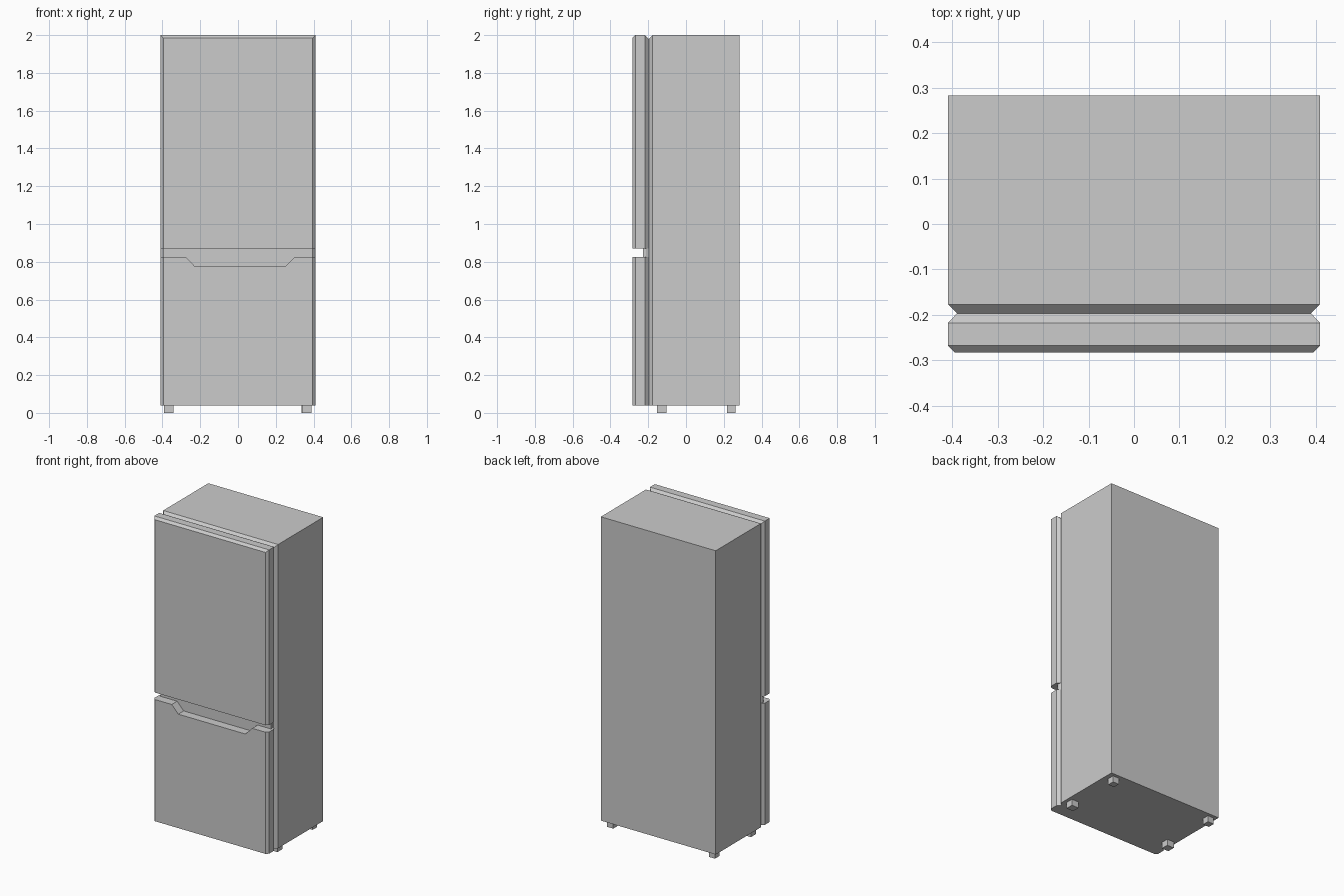
import bpy, bmesh

if "Cube" in bpy.data.objects:
    bpy.data.objects.remove(bpy.data.objects["Cube"])


def loft(name, rings):
    """Join matching closed outlines (front to back) and cap both ends."""
    bm = bmesh.new()
    loops = [[bm.verts.new(p) for p in ring] for ring in rings]
    n = len(loops[0])
    bm.faces.new(loops[0])
    bm.faces.new(loops[-1][::-1])
    for a, b in zip(loops, loops[1:]):
        for i in range(n):
            j = (i + 1) % n
            bm.faces.new((a[j], a[i], b[i], b[j]))
    bmesh.ops.recalc_face_normals(bm, faces=bm.faces[:])
    mesh = bpy.data.meshes.new(name)
    bm.to_mesh(mesh)
    bm.free()
    obj = bpy.data.objects.new(name, mesh)
    bpy.context.collection.objects.link(obj)
    return obj


def panel(y, half, bottom, top, notch=()):
    """Front-facing outline at depth y; notch points run right to left."""
    pts = [(-half, bottom), (half, bottom), (half, top), *notch, (-half, top)]
    return [(x, y, z) for x, z in pts]


FLOOR = 0.04

# Cabinet with a bevelled front edge on the sides and top
loft("cabinet", [panel(y, h, FLOOR, t) for y, h, t in
                 [(-0.197, 0.39, 1.98), (-0.177, 0.41, 2.0), (0.283, 0.41, 2.0)]])

# Doors share one bevelled side profile: depth, half width, top inset
profile = [(-0.283, 0.395, 0.015), (-0.268, 0.41, 0), (-0.218, 0.41, 0), (-0.197, 0.39, 0.02)]
loft("upper_door", [panel(y, h, 0.87, 2.0 - d) for y, h, d in profile])

# Lower door with the handle recess cut in its top edge
recess = [(0.30, 0.825), (0.25, 0.775), (-0.228, 0.775), (-0.275, 0.825)]
loft("lower_door", [panel(y, h, FLOOR, 0.825, recess) for y, h, d in profile])

# Backing strip seen in the gap and behind the recess
loft("gap_backing", [panel(y, h, 0.765, 0.88) for y, h in
                     [(-0.228, 0.395), (-0.212, 0.395), (-0.19, 0.385)]])

# Feet: centre x, centre y, half size
feet = {"front_left_foot": (-0.366, -0.128, 0.025), "front_right_foot": (0.363, -0.128, 0.025),
        "back_left_foot": (-0.368, 0.24, 0.022), "back_right_foot": (0.358, 0.24, 0.022)}
for name, (x, y, r) in feet.items():
    loft(name, [[(x + dx, yy, z) for dx, z in
                 [(-r, 0), (r, 0), (r, FLOOR + 0.005), (-r, FLOOR + 0.005)]]
                for yy in (y - r, y + r)])
